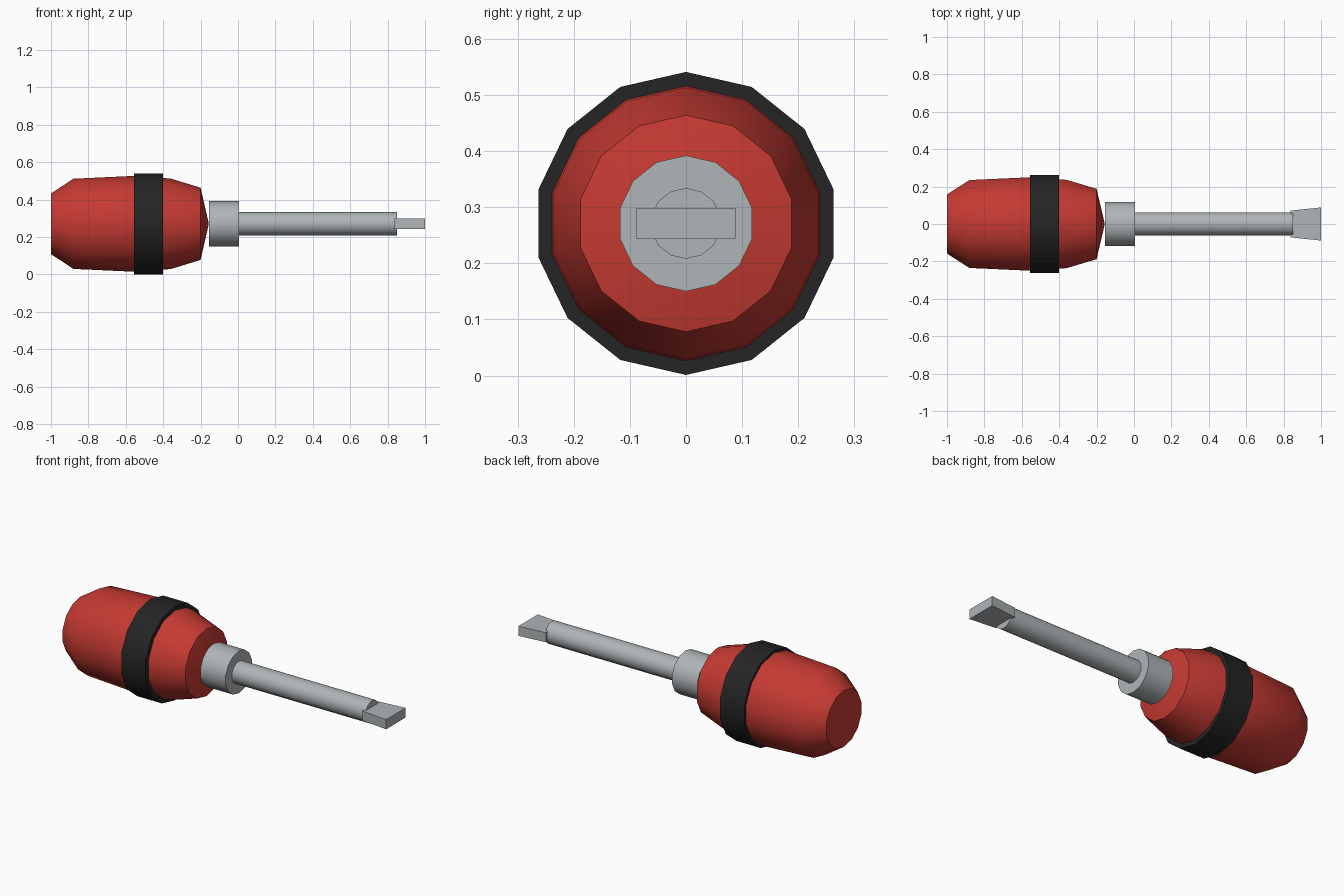
import bpy, bmesh, math

cube = bpy.data.objects.get("Cube")
if cube:
    bpy.data.objects.remove(cube, do_unlink=True)

SIDES = 14
AXIS_Z = 0.271


def material(name, r, g, b):
    m = bpy.data.materials.new(name)
    m.use_nodes = True
    m.diffuse_color = (r, g, b, 1)
    m.node_tree.nodes["Principled BSDF"].inputs["Base Color"].default_value = (r, g, b, 1)
    return m


def finish(bm, name, mat, smooth):
    bmesh.ops.recalc_face_normals(bm, faces=bm.faces[:])
    mesh = bpy.data.meshes.new(name)
    bm.to_mesh(mesh)
    bm.free()
    mesh.materials.append(mat)
    obj = bpy.data.objects.new(name, mesh)
    obj.location.z = AXIS_Z
    bpy.context.collection.objects.link(obj)
    if smooth:
        bpy.ops.object.select_all(action="DESELECT")
        obj.select_set(True)
        bpy.context.view_layer.objects.active = obj
        bpy.ops.object.shade_smooth_by_angle(angle=math.radians(40))
    return obj


def lathe(name, profile, mat):
    """Turn (x, radius) points around the long axis and cap both ends."""
    bm = bmesh.new()
    rings = []
    for x, r in profile:
        angles = [math.tau * i / SIDES for i in range(SIDES)]
        rings.append([bm.verts.new((x, r * math.sin(a), r * math.cos(a))) for a in angles])
    for a, b in zip(rings, rings[1:]):
        for i in range(SIDES):
            j = (i + 1) % SIDES
            bm.faces.new((a[i], a[j], b[j], b[i]))
    bm.faces.new(rings[0])
    bm.faces.new(rings[-1])
    return finish(bm, name, mat, True)


red = material("handle red", 0.56, 0.042, 0.032)
black = material("grip black", 0.018, 0.018, 0.018)
steel = material("steel grey", 0.43, 0.46, 0.475)

# Handle with its grip band
lathe("handle", [(-1, 0.162), (-0.88, 0.241), (-0.56, 0.256), (-0.36, 0.242),
                 (-0.2, 0.193), (-0.157, 0.005)], red)
lathe("grip_band", [(-0.555, 0.27), (-0.4, 0.27)], black)

# Collar and shaft
lathe("collar", [(-0.155, 0.121), (0.005, 0.121)], steel)
lathe("shaft", [(0, 0.063), (0.85, 0.063)], steel)

# Flat blade, flaring towards its end
bm = bmesh.new()
bmesh.ops.create_cube(bm, size=1)
for v in bm.verts:
    end = v.co.x > 0
    v.co.x = 1.0 if end else 0.838
    v.co.y *= 0.177 if end else 0.143
    v.co.z *= 0.055
finish(bm, "blade", steel, False)
